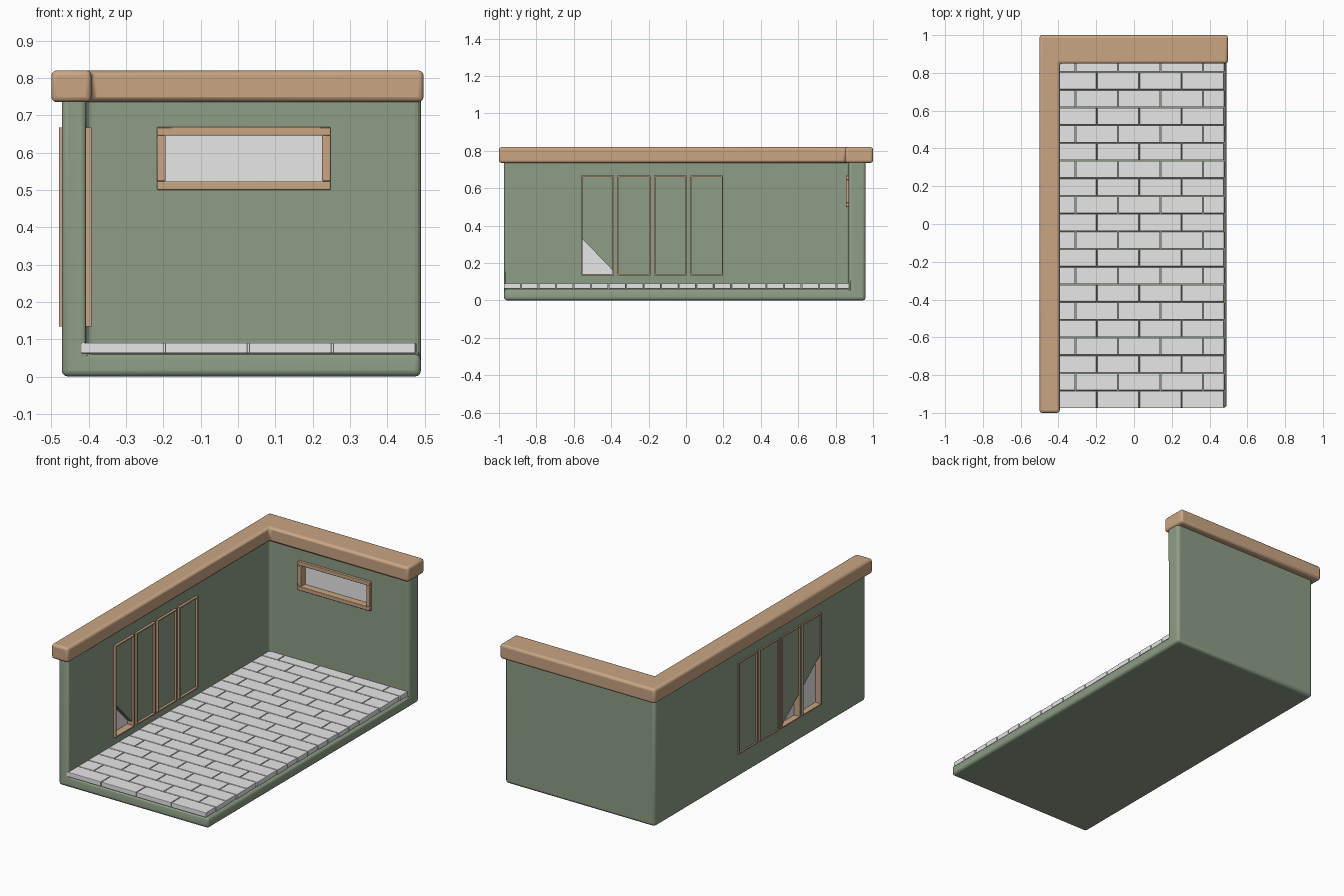
import bpy
import bmesh
from mathutils import Vector

if "Cube" in bpy.data.objects:
    bpy.data.objects.remove(bpy.data.objects["Cube"], do_unlink=True)


def material(name, color):
    m = bpy.data.materials.new(name)
    m.use_nodes = True
    m.diffuse_color = (*color, 1)
    m.node_tree.nodes["Principled BSDF"].inputs["Base Color"].default_value = (*color, 1)
    return m


GREEN = material("sage_green", (0.27, 0.34, 0.24))
WOOD = material("light_wood", (0.59, 0.38, 0.23))
STONE = material("pale_stone", (0.8, 0.8, 0.8))
GLASS = material("pale_glass", (0.8, 0.8, 0.8))


def finish(name, bm, mat):
    bmesh.ops.recalc_face_normals(bm, faces=bm.faces)
    mesh = bpy.data.meshes.new(name)
    bm.to_mesh(mesh)
    bm.free()
    mesh.materials.append(mat)
    ob = bpy.data.objects.new(name, mesh)
    bpy.context.collection.objects.link(ob)
    return ob


def add_box(bm, lo, hi):
    lo, hi = Vector(lo), Vector(hi)
    verts = bmesh.ops.create_cube(bm, size=1)["verts"]
    for v in verts:
        v.co = (lo + hi) / 2 + v.co * (hi - lo)


def prism(bm, points, direction):
    """Extrude a flat outline along a direction."""
    face = bm.faces.new([bm.verts.new(p) for p in points])
    new = bmesh.ops.extrude_face_region(bm, geom=[face], use_keep_orig=True)["geom"]
    bmesh.ops.translate(bm, vec=direction,
                        verts=[g for g in new if isinstance(g, bmesh.types.BMVert)])


def box(name, lo, hi, mat):
    bm = bmesh.new()
    add_box(bm, lo, hi)
    return finish(name, bm, mat)


def bevel(ob, width, segments):
    mod = ob.modifiers.new("rounded_edges", "BEVEL")
    mod.width, mod.segments = width, segments
    mod.limit_method = "ANGLE"


def cut(ob, cutter):
    mod = ob.modifiers.new("cut", "BOOLEAN")
    mod.operation, mod.object, mod.solver = "DIFFERENCE", cutter, "EXACT"
    cutter.hide_render = True
    cutter.hide_viewport = True
    cutter.display_type = "WIRE"


def smooth(ob):
    bpy.ops.object.select_all(action="DESELECT")
    ob.select_set(True)
    bpy.context.view_layer.objects.active = ob
    bpy.ops.object.shade_smooth_by_angle()


# Main dimensions
OUT_X, IN_X, MID_X = -0.472, -0.407, -0.44
BACK_IN, BACK_OUT = 0.87, 0.96
SILL, HEAD = 0.134, 0.667

# Floor slab and two walls, hollowed from one block
shell = box("floor_and_walls", (OUT_X, -0.973, 0), (0.49, BACK_OUT, 0.76), GREEN)
cut(shell, box("room_cutter", (IN_X, -2, 0.06), (1, BACK_IN, 1), GREEN))
bevel(shell, 0.016, 3)

# Triangular openings on the inner and outer wall faces
opening_bm = bmesh.new()
FRONT_EDGE, BAY = -0.56, 0.195
WIDTH = 0.174


def opening(points, x, depth):
    prism(opening_bm, [(x, y, z) for y, z in points], (depth, 0, 0))


def slope(y):
    return SILL + (-0.19 - y) / 0.37 * 0.29


first_end = FRONT_EDGE + WIDTH
second_start, second_end = FRONT_EDGE + BAY, FRONT_EDGE + BAY + WIDTH
opening([(FRONT_EDGE, SILL), (first_end, SILL), (first_end, 0.155), (FRONT_EDGE, 0.335)],
        MID_X + 0.004, 0.1)
opening([(FRONT_EDGE, SILL), (first_end, SILL), (first_end, slope(first_end)),
         (FRONT_EDGE, slope(FRONT_EDGE))], MID_X - 0.004, -0.1)
opening([(second_start, SILL), (second_end, SILL), (second_start, slope(second_start))],
        MID_X - 0.004, -0.1)
cut(shell, finish("opening_cutter", opening_bm, GREEN))

# Pocket for the high window
cut(shell, box("high_window_cutter", (-0.205, 0.8, 0.512), (0.237, 0.905, 0.656), GREEN))
smooth(shell)

# Glass in the side openings
for i, (start, end, top) in enumerate([(FRONT_EDGE, first_end, 0.43),
                                       (second_start, second_end, 0.29)]):
    box(f"side_glass_{i + 1}", (MID_X - 0.0045, start, SILL), (MID_X + 0.0045, end, top), GLASS)


# Rectangular frame made from four bars around an opening
def frame(name, to_world, a, b, c, d, t, depth):
    bm = bmesh.new()
    for u0, u1, v0, v1 in [(a, b, c, c + t), (a, b, d - t, d),
                           (a, a + t, c + t, d - t), (b - t, b, c + t, d - t)]:
        add_box(bm, to_world(u0, v0, depth[0]), to_world(u1, v1, depth[1]))
    ob = finish(name, bm, WOOD)
    return ob


for i in range(4):
    y = FRONT_EDGE + i * BAY
    frame(f"side_window_frame_{i + 1}", lambda u, v, w: (w, u, v),
          y, y + WIDTH, SILL, HEAD, 0.007, (-0.48, -0.393))

high = frame("high_window_frame", lambda u, v, w: (u, w, v),
             -0.217, 0.248, 0.5, 0.668, 0.023, (0.855, 0.903))
bevel(high, 0.003, 2)
smooth(high)
box("high_window_glass", (-0.2, 0.896, 0.515), (0.23, 0.904, 0.65), GLASS)

# Wooden cap running along both walls
cap_bm = bmesh.new()
outline = [(-0.5, -1), (-0.393, -1), (-0.393, 0.85), (0.497, 0.85), (0.497, 1), (-0.5, 1)]
prism(cap_bm, [(x, y, 0.735) for x, y in outline], (0, 0, 0.085))
cap = finish("wall_cap", cap_bm, WOOD)
bevel(cap, 0.014, 3)
smooth(cap)

# Staggered floor tiles
tile_bm = bmesh.new()
LEFT, RIGHT, PITCH, ROW, GAP = -0.422, 0.48, 0.2248, 0.0937, 0.004
for row in range(20):
    y0 = -0.976 + row * ROW
    y1 = min(y0 + ROW, 0.885)
    start = LEFT - (PITCH / 2 if row % 2 else 0)
    for col in range(5):
        x0 = max(start + col * PITCH, LEFT)
        x1 = min(start + (col + 1) * PITCH, RIGHT)
        if x1 - x0 > 0.02:
            add_box(tile_bm, (x0 + GAP / 2, y0 + GAP / 2, 0.062),
                    (x1 - GAP / 2, y1 - GAP / 2, 0.09))
tiles = finish("floor_tiles", tile_bm, STONE)
bevel(tiles, 0.003, 2)
